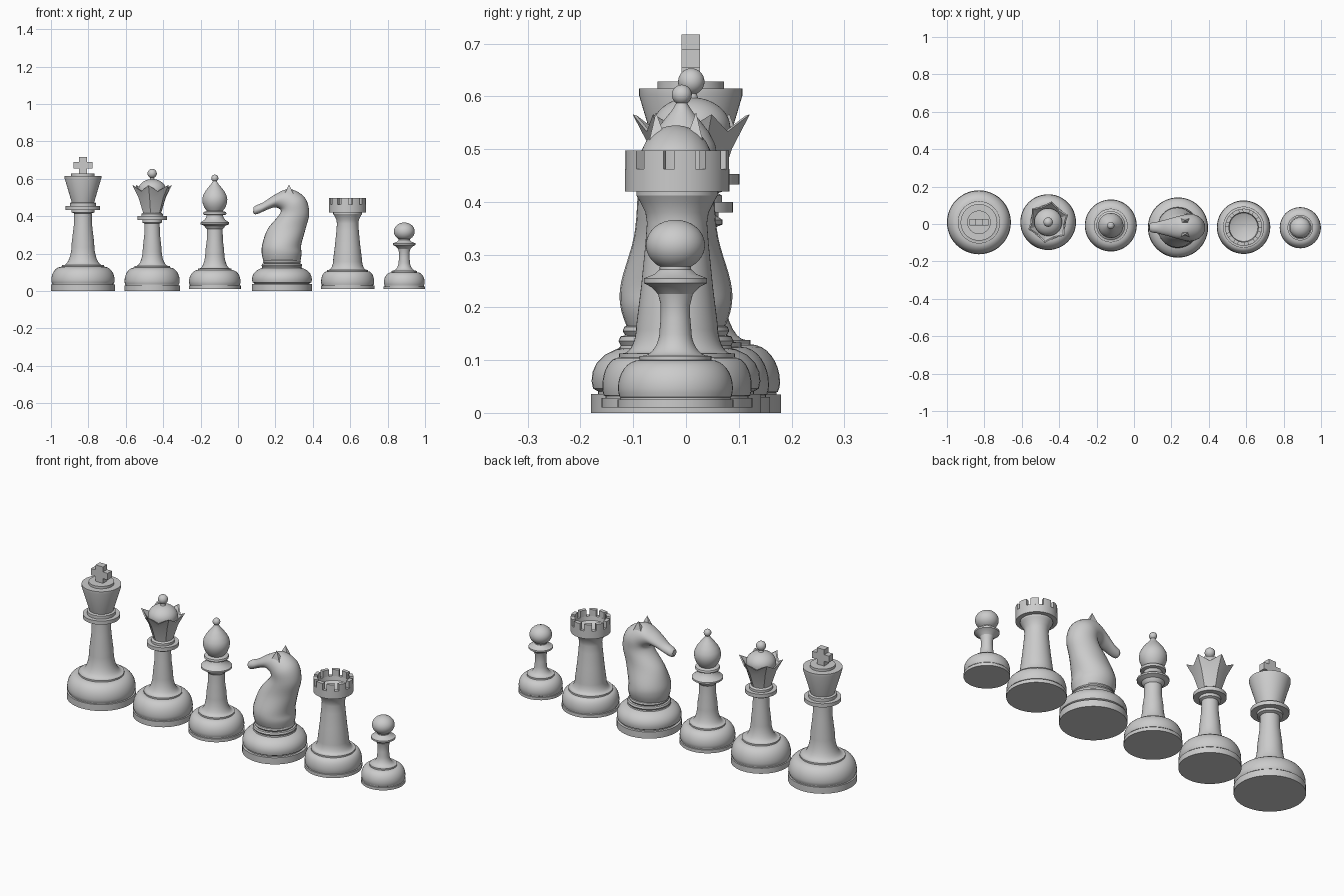
import bpy, bmesh
from math import sin, cos, pi, radians
from mathutils import Vector


def make(name, verts, faces, loc=(0, 0, 0)):
    me = bpy.data.meshes.new(name)
    me.from_pydata([tuple(v) for v in verts], [], faces)
    bm = bmesh.new()
    bm.from_mesh(me)
    bmesh.ops.remove_doubles(bm, verts=bm.verts, dist=1e-5)
    bmesh.ops.recalc_face_normals(bm, faces=bm.faces)
    bm.to_mesh(me)
    bm.free()
    ob = bpy.data.objects.new(name, me)
    ob.location = loc
    bpy.context.collection.objects.link(ob)
    return ob


def skin(rings, cap=False):
    """Quads between successive closed rings of equal size."""
    n = len(rings[0])
    faces = [(i * n + j, i * n + (j + 1) % n, (i + 1) * n + (j + 1) % n, (i + 1) * n + j)
             for i in range(len(rings) - 1) for j in range(n)]
    if cap:
        last = (len(rings) - 1) * n
        faces += [tuple(range(n))[::-1], tuple(range(last, last + n))]
    return [v for r in rings for v in r], faces


def lathe(name, prof, loc, seg=48):
    prof = [(max(r, 1e-3), z) for r, z in prof]
    rings = [[(r * cos(2 * pi * j / seg), r * sin(2 * pi * j / seg), z) for j in range(seg)]
             for r, z in prof]
    return make(name, *skin(rings, True), loc)


def foot(R, z0, rs, zs, rt, zt, disc=0.035):
    """Base disc, rounded bulge, small ledge and a concave sweep into the column."""
    zb = disc + 0.022
    p = [(R, z0), (R, disc), (R * 0.95, disc), (R * 0.95, disc + 0.004)]
    for i in range(-2, 9):
        t = i / 8 * pi / 2
        h = (zs - zb) if i > 0 else 0.045
        p.append((rs + (R * 0.99 - rs) * cos(t), zb + h * sin(t)))
    p += [(rs, zs + 0.008), (rs * 0.93, zs + 0.008)]
    for i in range(1, 9):
        t = i / 8 * pi / 2
        p.append((rt + (rs * 0.93 - rt) * (1 - sin(t)), zs + 0.008 + (zt - zs) * (1 - cos(t))))
    return p


def arc(rx, rz, zc, a0, a1, n=14):
    return [(rx * cos(radians(a0 + (a1 - a0) * i / n)), zc + rz * sin(radians(a0 + (a1 - a0) * i / n)))
            for i in range(n + 1)]


def box(name, size, loc):
    c = [(x * size[0], y * size[1], z * size[2]) for x in (-1, 1) for y in (-1, 1) for z in (-1, 1)]
    f = [(0, 1, 3, 2), (4, 6, 7, 5), (0, 4, 5, 1), (2, 3, 7, 6), (0, 2, 6, 4), (1, 5, 7, 3)]
    return make(name, c, f, loc)


# King
K = (-0.829, 0.009, 0)
lathe("king_body", foot(0.171, 0, 0.113, 0.13, 0.06, 0.25) + [
    (0.049, 0.35), (0.047, 0.415), (0.062, 0.42), (0.062, 0.433), (0.092, 0.433), (0.092, 0.453),
    (0.07, 0.453), (0.07, 0.47), (0.06, 0.474), (0.098, 0.602), (0.098, 0.615), (0.063, 0.615),
    (0.063, 0.628)], K)
box("king_cross_post", (0.022, 0.018, 0.047), (K[0], K[1], 0.67))
box("king_cross_arms", (0.05, 0.018, 0.018), (K[0], K[1], 0.672))

# Queen
Q = (-0.459, 0.01, 0)
lathe("queen_body", foot(0.149, 0, 0.095, 0.125, 0.05, 0.22, 0.03) + [
    (0.042, 0.3), (0.04, 0.36), (0.052, 0.365), (0.052, 0.38), (0.079, 0.38), (0.079, 0.4),
    (0.058, 0.4), (0.058, 0.412), (0.048, 0.418), (0.048, 0.43)], Q)


def crown_ring(rp, zp, rv, zv):
    out = []
    for j in range(12):
        r, z = ((rp, zp), (rv, zv))[j % 2]
        a = radians(20 + 30 * j)
        out.append((r * cos(a), r * sin(a), z))
    return out


make("queen_crown", *skin([crown_ring(0.052, 0.42, 0.048, 0.42), crown_ring(0.078, 0.5, 0.07, 0.5),
                           crown_ring(0.113, 0.566, 0.09, 0.533), crown_ring(0.104, 0.563, 0.083, 0.533),
                           crown_ring(0.07, 0.51, 0.065, 0.51)], True), Q)
lathe("queen_dome", [(0.074, 0.52)] + arc(0.074, 0.058, 0.54, 0, 80) + [(0.01, 0.605)]
      + arc(0.025, 0.025, 0.628, -65, 90), Q)

# Bishop
lathe("bishop_body", foot(0.139, 0.01, 0.09, 0.112, 0.05, 0.21, 0.028) + [
    (0.043, 0.27), (0.042, 0.33), (0.05, 0.338), (0.055, 0.348), (0.077, 0.357), (0.077, 0.366),
    (0.056, 0.38), (0.046, 0.395), (0.044, 0.405), (0.06, 0.408), (0.062, 0.415), (0.06, 0.422),
    (0.042, 0.427), (0.056, 0.446), (0.065, 0.47), (0.067, 0.49), (0.063, 0.51), (0.051, 0.533),
    (0.033, 0.556), (0.019, 0.573), (0.011, 0.586)] + arc(0.019, 0.019, 0.603, -55, 90),
    (-0.124, -0.008, 0))

# Knight: turned base and lofted horse head
N = (0.235, -0.019, 0)
lathe("knight_base", [(0.161, 0), (0.161, 0.036), (0.148, 0.036), (0.148, 0.041), (0.157, 0.046),
                      (0.16, 0.06), (0.158, 0.078), (0.15, 0.095), (0.135, 0.11), (0.115, 0.12),
                      (0.107, 0.122), (0.105, 0.128), (0.109, 0.136), (0.105, 0.145), (0.096, 0.147),
                      (0.101, 0.155), (0.098, 0.163), (0.09, 0.167)], N)
# lower edge x,z / upper edge x,z / half width
sections = [(.137, .155, .333, .155, .09), (.127, .20, .34, .20, .105), (.13, .25, .338, .245, .104),
            (.158, .33, .362, .335, .08), (.215, .40, .381, .42, .073), (.228, .432, .355, .502, .073),
            (.197, .447, .275, .545, .06), (.158, .435, .197, .515, .044), (.113, .415, .137, .475, .031),
            (.09, .41, .10, .459, .026), (.081, .419, .083, .448, .016)]
S = [Vector(s) for s in sections]
rings = []
for i in range(len(S) - 1):
    a, b, c, d = S[max(i - 1, 0)], S[i], S[i + 1], S[min(i + 2, len(S) - 1)]
    for k in range(5 if i < len(S) - 2 else 6):
        t = k / 5
        v = 0.5 * (2 * b + (c - a) * t + (2 * a - 5 * b + 4 * c - d) * t * t
                   + (3 * b - a - 3 * c + d) * t ** 3)
        ring = []
        for j in range(28):
            u = 2 * pi * j / 28
            m = 0.5 + 0.5 * cos(u)
            ring.append((v[0] + (v[2] - v[0]) * m, N[1] + v[4] * sin(u), v[1] + (v[3] - v[1]) * m))
        rings.append(ring)
make("knight_head", *skin(rings, True))
for s in (-1, 1):
    y = N[1] + s * 0.034
    make("knight_ear", [(.245, y - .018, .51), (.30, y - .018, .51), (.30, y + .018, .51),
                        (.245, y + .018, .51), (.273, y + s * .004, .57)],
         [(3, 2, 1, 0), (0, 1, 4), (1, 2, 4), (2, 3, 4), (3, 0, 4)])

# Rook: body with hollow top, then a ring of battlements
R = (0.586, -0.017, 0)
lathe("rook_body", foot(0.143, 0.01, 0.11, 0.105, 0.077, 0.16, 0.028) + [
    (0.068, 0.24), (0.06, 0.32), (0.057, 0.36), (0.06, 0.38), (0.07, 0.4), (0.077, 0.412),
    (0.077, 0.42), (0.099, 0.42), (0.099, 0.462), (0.079, 0.462), (0.076, 0.44), (0.05, 0.428),
    (0, 0.424)], R)
for k in range(10):
    rs = []
    for j in range(5):
        a = radians(36 * k + 6 * j - 3)
        rs.append([(r * cos(a), r * sin(a), z) for r, z in
                   ((0.099, 0.46), (0.099, 0.497), (0.079, 0.497), (0.079, 0.46))])
    make("rook_battlement", *skin(rs, True), R)

# Pawn
lathe("pawn_body", foot(0.11, 0.01, 0.068, 0.1, 0.03, 0.15, 0.025) + [
    (0.028, 0.18), (0.028, 0.205), (0.033, 0.225), (0.045, 0.238), (0.06, 0.246), (0.06, 0.255),
    (0.04, 0.263), (0.03, 0.272)] + arc(0.056, 0.048, 0.318, -58, 90), (0.889, -0.02, 0))

# Smooth turned surfaces, keep the edges sharp
for ob in bpy.context.collection.objects:
    ob.select_set(True)
    bpy.context.view_layer.objects.active = ob
bpy.ops.object.shade_smooth_by_angle(angle=radians(28))
